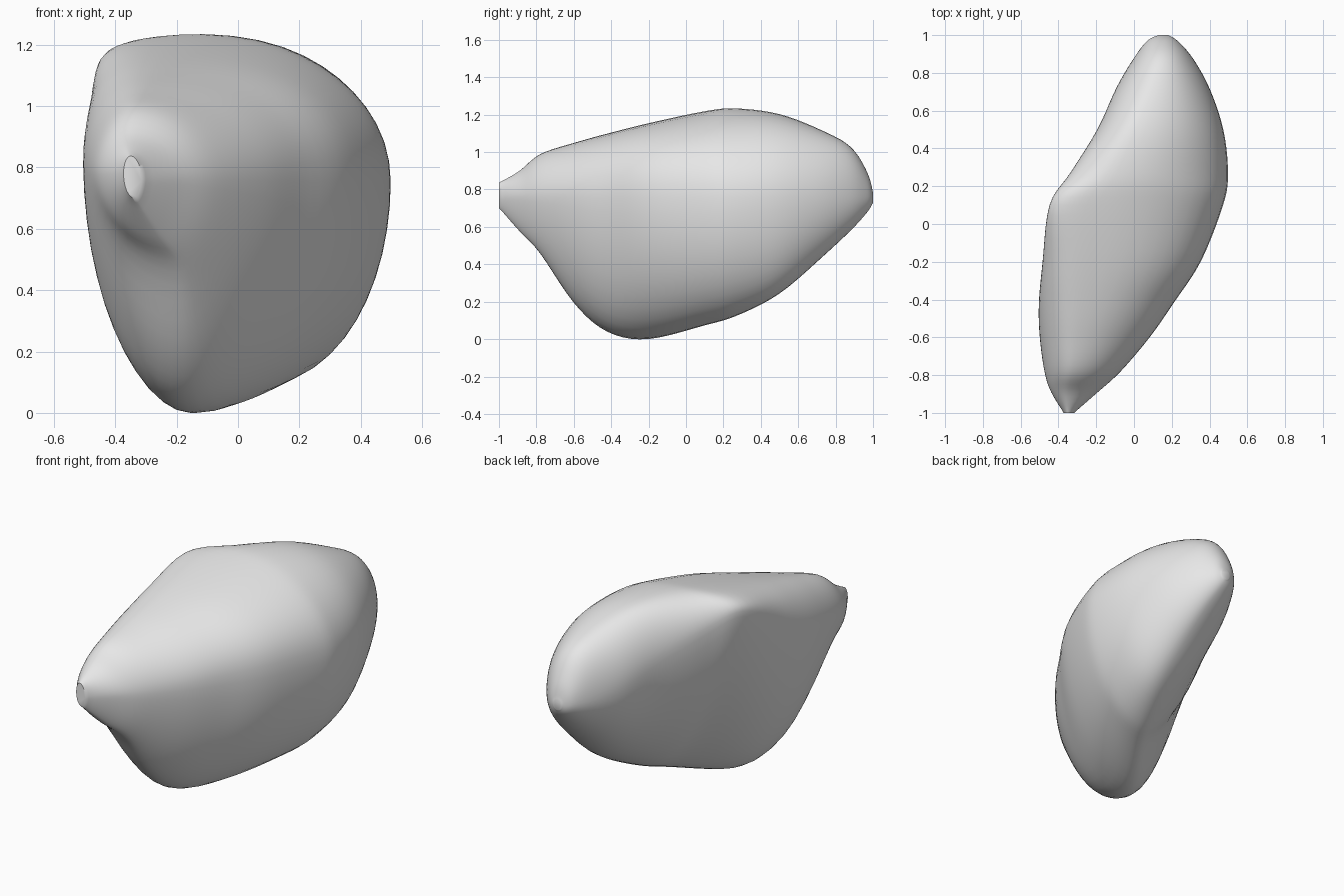
import bpy
import bmesh
import math

cube = bpy.data.objects.get("Cube")
if cube:
    bpy.data.objects.remove(cube, do_unlink=True)

# Stone cross-sections along y: y, left x, left z, right x, top x, top z,
# bottom x, bottom z, then fullness of the dome, the rim and the flat
# underside (1 straight, 2 round, more is squarer)
SECTIONS = [
    (-1, -.37, .78, -.32, -.35, .835, -.34, .705, 2, 2, 2),
    (-.89, -.44, .78, -.19, -.35, .9, -.26, .575, 1.8, 1.8, 2),
    (-.78, -.475, .78, -.07, -.33, .99, -.19, .46, 1.85, 1.8, 1.85),
    (-.6, -.5, .79, .085, -.31, 1.05, -.18, .19, 2, 2, 1.9),
    (-.42, -.505, .84, .21, -.29, 1.1, -.17, .035, 2.2, 2.2, 2),
    (-.2, -.485, .96, .355, -.26, 1.155, -.14, -.005, 2.35, 2.5, 1.8),
    (.1, -.45, 1.12, .475, -.2, 1.22, .04, .07, 2.2, 2.8, 1.45),
    (.27, -.34, 1.05, .5, -.1, 1.235, .13, .12, 2, 2.2, 1.65),
    (.5, -.195, .93, .475, 0, 1.205, .22, .24, 2, 2, 1.85),
    (.72, -.095, .83, .4, .1, 1.12, .22, .43, 2, 2, 2),
    (.88, 0, .78, .31, .14, 1.03, .2, .58, 2, 2, 2),
    (.97, .07, .77, .23, .15, .89, .17, .68, 2, 2, 2),
    (1, .13, .76, .18, .155, .78, .155, .73, 2, 2, 2),
]
RIGHT_Z = .76
STEPS = 5       # rings between neighbouring sections
QUARTER = 12    # points in each quarter of a ring


def catmull_rom(before, start, end, after, t):
    """Smoothly blend two neighbouring sections."""
    return [b + t / 2 * (c - a + t * (2 * a - 5 * b + 4 * c - d
                                      + t * (3 * (b - c) + d - a)))
            for a, b, c, d in zip(before, start, end, after)]


def quarter_arc(centre, radius, side, up, fullness):
    """Superellipse quarter running from the side point to the vertical point."""
    points = []
    for i in range(QUARTER + 1):
        angle = math.pi / 2 * i / QUARTER
        across = max(math.cos(angle), 0) ** (2 / fullness)
        height = max(math.sin(angle), 0) ** (2 / fullness)
        points.append((centre[0] + side * radius[0] * across,
                       centre[1] + up * radius[1] * height))
    return points


def ring_points(section):
    """Join four quarter arcs into one closed cross-section."""
    y, left, left_z, right, top, top_z, bottom, bottom_z, dome, rim, under = section
    keel = 2 - .4 * max(0, -y)
    upper_right = quarter_arc((top, RIGHT_Z), (right - top, top_z - RIGHT_Z), 1, 1, dome)
    upper_left = quarter_arc((top, left_z), (top - left, top_z - left_z), -1, 1, rim)
    lower_left = quarter_arc((bottom, left_z), (bottom - left, left_z - bottom_z),
                             -1, -1, under)
    lower_right = quarter_arc((bottom, RIGHT_Z), (right - bottom, RIGHT_Z - bottom_z),
                              1, -1, keel)
    outline = (upper_right[:-1] + upper_left[:0:-1]
               + lower_left[:-1] + lower_right[:0:-1])
    return [(x, y, z) for x, z in outline]


# Loft the stone through the blended sections
rings = []
last = len(SECTIONS) - 1
for i in range(last):
    neighbours = [SECTIONS[min(max(i + k, 0), last)] for k in (-1, 0, 1, 2)]
    for step in range(STEPS):
        rings.append(ring_points(catmull_rom(*neighbours, step / STEPS)))
rings.append(ring_points(SECTIONS[-1]))

bm = bmesh.new()
loops = [[bm.verts.new(point) for point in ring] for ring in rings]
for first, second in zip(loops, loops[1:]):
    count = len(first)
    for j in range(count):
        k = (j + 1) % count
        bm.faces.new((first[j], first[k], second[k], second[j]))
bm.faces.new(loops[0])
bm.faces.new(loops[-1])

# Soften the seams between the arcs
for _ in range(2):
    bmesh.ops.smooth_vert(bm, verts=bm.verts, factor=.5,
                          use_axis_x=True, use_axis_y=False, use_axis_z=True)
bmesh.ops.recalc_face_normals(bm, faces=bm.faces)

mesh = bpy.data.meshes.new("stone")
bm.to_mesh(mesh)
bm.free()
stone = bpy.data.objects.new("stone", mesh)
bpy.context.collection.objects.link(stone)

# Plain grey stone colour
grey = bpy.data.materials.new("stone_grey")
grey.use_nodes = True
colour = (.8, .8, .8, 1)
grey.diffuse_color = colour
grey.node_tree.nodes["Principled BSDF"].inputs["Base Color"].default_value = colour
mesh.materials.append(grey)

# Smooth shading
bpy.ops.object.select_all(action="DESELECT")
stone.select_set(True)
bpy.context.view_layer.objects.active = stone
bpy.ops.object.shade_smooth_by_angle(angle=math.radians(50))
